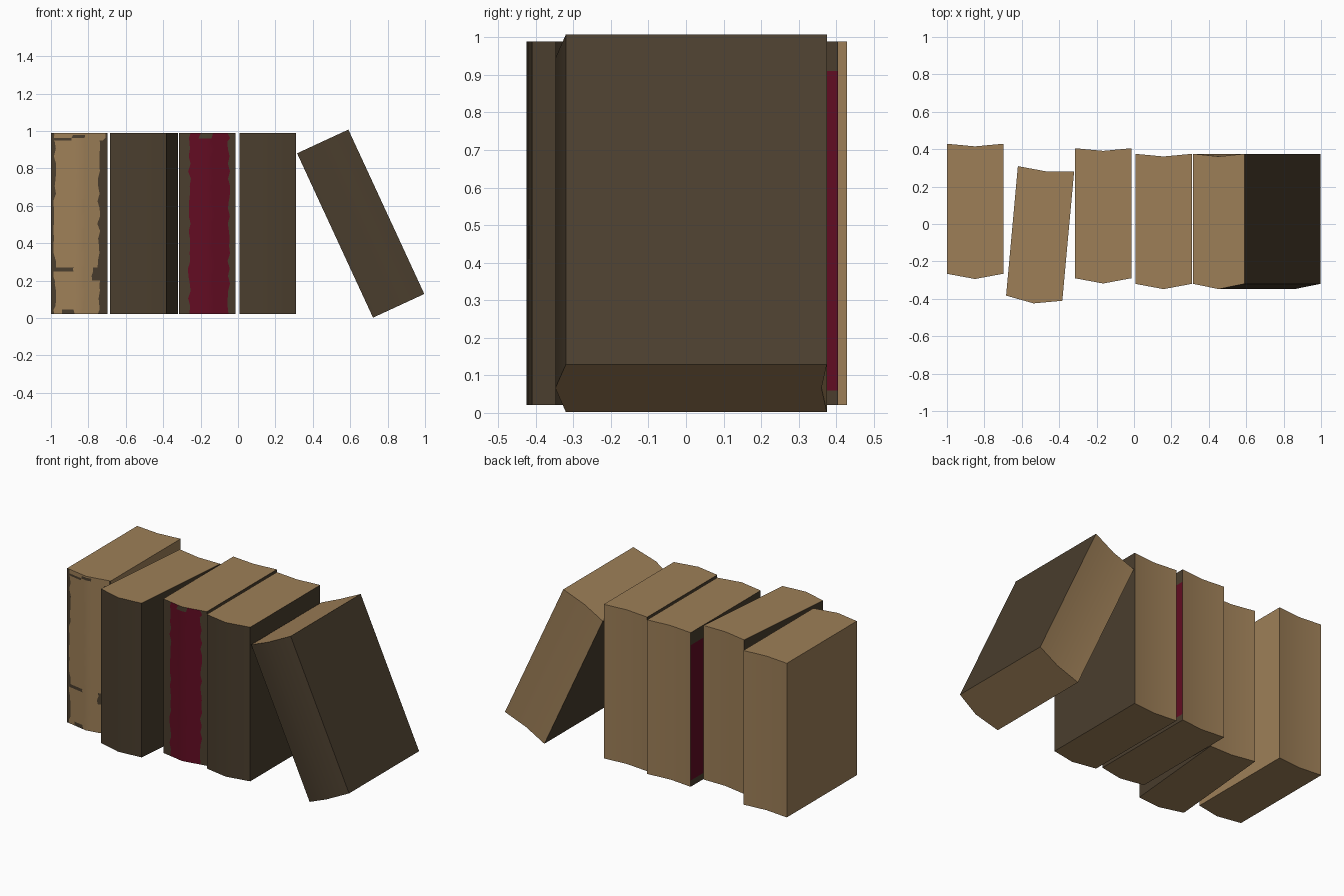
import bpy, bmesh, math, random
from mathutils import Vector

if "Cube" in bpy.data.objects:
    bpy.data.objects.remove(bpy.data.objects["Cube"])

random.seed(4)


def material(name, rgb):
    m = bpy.data.materials.new(name)
    m.diffuse_color = (*rgb, 1)
    m.use_nodes = True
    m.node_tree.nodes["Principled BSDF"].inputs["Base Color"].default_value = m.diffuse_color
    return m


PAPER, DARK, RED = 0, 1, 2
mats = [material("tan paper", (0.34, 0.213, 0.097)),
        material("dark brown cover", (0.069, 0.048, 0.027)),
        material("deep red leather", (0.121, 0.0037, 0.016))]

W, H = 0.151, 0.484                     # half width, half height
FRONT, BULGE, BACK, HOLLOW = -0.348, 0.028, 0.347, 0.014
PROFILE = [(-W, FRONT), (0, FRONT - BULGE), (W, FRONT),
           (W, BACK), (0, BACK - HOLLOW), (-W, BACK)]


def is_spine(n):
    return n.y < -0.9


def is_side(n):
    return abs(n.x) > 0.9


def cut(bm, test, axis, values):
    """Slice only the faces whose normal passes the test."""
    for v in values:
        bm.normal_update()
        faces = [f for f in bm.faces if test(f.normal)]
        geom = set(faces)
        for f in faces:
            geom.update(f.edges)
            geom.update(f.verts)
        co, no = Vector(), Vector()
        co[axis], no[axis] = v, 1
        bmesh.ops.bisect_plane(bm, geom=list(geom), dist=1e-5, plane_co=co, plane_no=no)


def book(name, loc, rot, rule, spine_x=(), spine_z=(), side_y=(), side_z=()):
    bm = bmesh.new()
    base = bm.faces.new([bm.verts.new((x, y, -H)) for x, y in PROFILE])
    ext = bmesh.ops.extrude_face_region(bm, geom=[base], use_keep_orig=True)
    for v in ext["geom"]:
        if isinstance(v, bmesh.types.BMVert):
            v.co.z = H
    bmesh.ops.recalc_face_normals(bm, faces=bm.faces[:])
    cut(bm, is_spine, 0, spine_x)
    cut(bm, is_spine, 2, spine_z)
    cut(bm, is_side, 1, side_y)
    cut(bm, is_side, 2, side_z)
    bm.normal_update()
    for f in bm.faces:
        f.material_index = rule(f.calc_center_median(), f.normal)
    # worn, wavy colour borders on the spine
    for v in bm.verts:
        if v.co.y < FRONT + 0.001 and any(abs(v.co.x - c) < 1e-4 for c in spine_x):
            v.co.x += random.uniform(-0.008, 0.008)
            v.co.y = FRONT - BULGE * (1 - abs(v.co.x) / W)
    me = bpy.data.meshes.new(name)
    bm.to_mesh(me)
    bm.free()
    for m in mats:
        me.materials.append(m)
    ob = bpy.data.objects.new(name, me)
    bpy.context.collection.objects.link(ob)
    ob.location = loc
    ob.rotation_euler = rot
    bpy.ops.object.select_all(action='DESELECT')
    ob.select_set(True)
    bpy.context.view_layer.objects.active = ob
    bpy.ops.object.shade_smooth_by_angle(angle=math.radians(30))


# Colour rules
def plain(c, n):
    return DARK if is_side(n) or is_spine(n) else PAPER


def worn_tan(c, n):
    if not is_spine(n):
        return PAPER
    x, z = c.x, c.z + 0.505
    right = 0.07 if 0.2 < z < 0.27 else 0.105 if z < 0.95 else 0.135
    patches = [(-0.151, -0.03, 0.25, 0.27), (0.07, 0.151, 0.25, 0.27),
               (-0.09, -0.03, 0.0, 0.045), (-0.04, 0.03, 0.963, 0.98),
               (-0.151, -0.04, 0.95, 0.963)]
    worn = any(a < x < b and lo < z < hi for a, b, lo, hi in patches)
    return DARK if worn or x < -0.13 or x > right else PAPER


def red_panel(c, n):
    z = c.z + 0.505
    if is_spine(n):
        chip = z > 0.96 and -0.04 < c.x < 0.03
        return RED if -0.095 < c.x < 0.115 and not chip else DARK
    if is_side(n):
        return RED if c.y > -0.28 and 0.06 < z < 0.91 else DARK
    return PAPER


steps = [-0.44 + 0.04 * i for i in range(23)]
tan_z = [z - 0.505 for z in (0.045, 0.2, 0.25, 0.27, 0.95, 0.963, 0.98)]

# Four upright books
book("worn_tan_book", (-0.85, 0.082, 0.505), (0, 0, 0), worn_tan,
     spine_x=(-0.13, -0.09, -0.04, -0.03, 0.03, 0.07, 0.105, 0.135), spine_z=steps + tan_z)
book("turned_dark_book", (-0.502, -0.05, 0.505), (0, 0, math.radians(-5.2)), plain)
book("red_book", (-0.165, 0.058, 0.505), (0, 0, 0), red_panel,
     spine_x=(-0.095, -0.04, 0.03, 0.115), spine_z=steps + [0.456],
     side_y=(-0.28,), side_z=(-0.445, 0.405))
book("dark_book", (0.158, 0.028, 0.505), (0, 0, 0), plain)

# Leaning book
book("leaning_dark_book", (0.656, 0.028, 0.505), (0, math.radians(-24.8), 0), plain)
